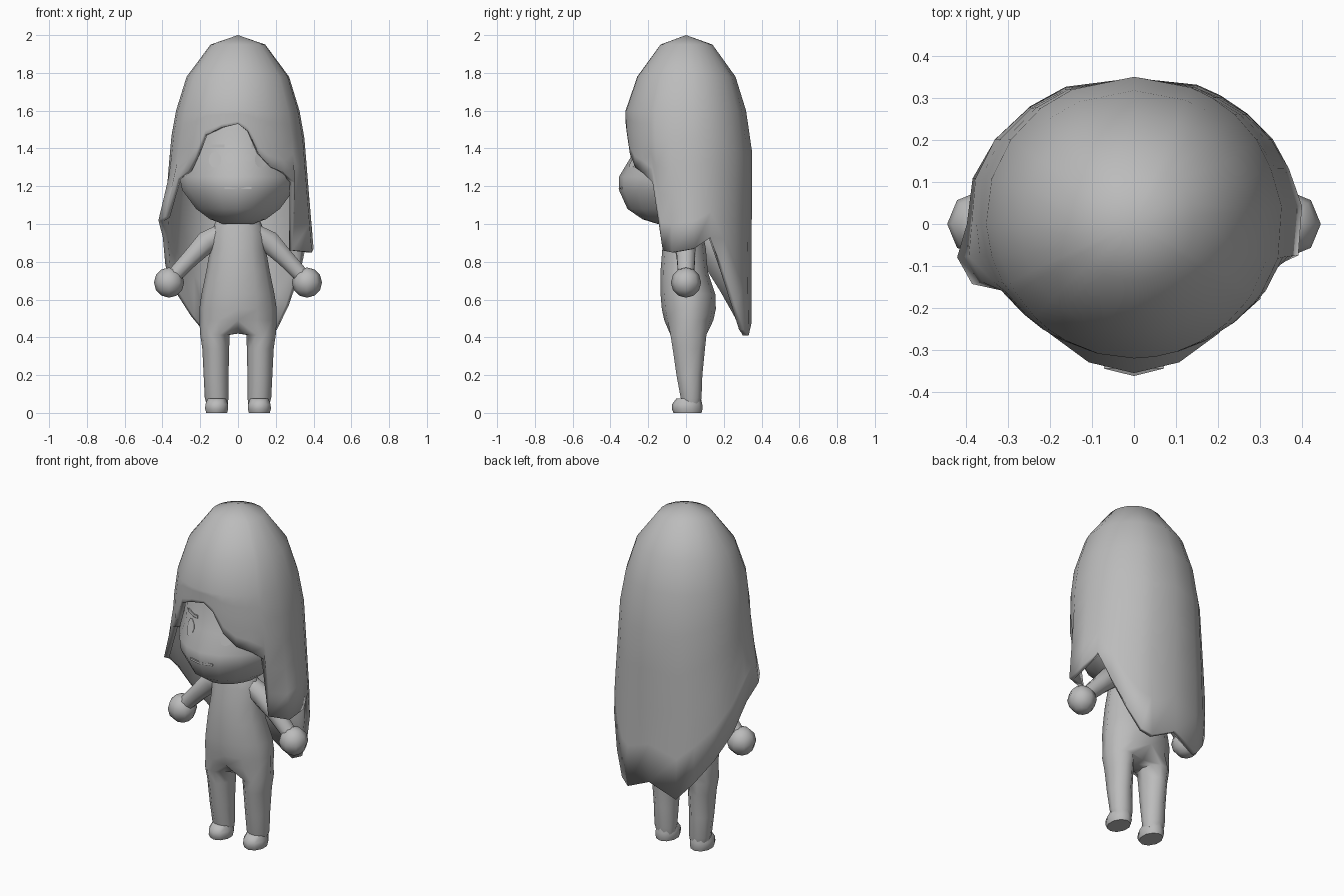
import bpy, bmesh, math
from mathutils import Vector
from mathutils.bvhtree import BVHTree

if "Cube" in bpy.data.objects:
    bpy.data.objects.remove(bpy.data.objects["Cube"])

grey = bpy.data.materials.new("plain_grey")
grey.diffuse_color = (0.5, 0.5, 0.5, 1)
grey.use_nodes = True
grey.node_tree.nodes["Principled BSDF"].inputs["Base Color"].default_value = grey.diffuse_color


def finish(name, bm, smooth=True, angle=60):
    me = bpy.data.meshes.new(name)
    bm.to_mesh(me)
    bm.free()
    ob = bpy.data.objects.new(name, me)
    bpy.context.collection.objects.link(ob)
    me.materials.append(grey)
    if smooth:
        bpy.ops.object.select_all(action='DESELECT')
        ob.select_set(True)
        bpy.context.view_layer.objects.active = ob
        bpy.ops.object.shade_smooth_by_angle(angle=math.radians(angle))
    return ob


def ring(bm, spec, n, tilt=0.0, point=1.0, start=0.0, s=1):
    """Elliptical loop (x, y, z, rx, ry); point > 1 narrows the front."""
    x, y, z, rx, ry = spec
    loop = []
    for i in range(n):
        a = start + 2 * math.pi * i / n
        u, v = rx * math.cos(a), math.sin(a)
        v = -abs(v) ** point if v < 0 else v
        loop.append(bm.verts.new((s * (x + u * math.cos(tilt)), y + ry * v,
                                  z + u * math.sin(tilt))))
    return loop


def bridge(bm, lo, hi):
    n = len(lo)
    for i in range(n):
        j = (i + 1) % n
        bm.faces.new((lo[i], lo[j], hi[j], hi[i]))


def loft(name, rings, n, tilt=0.0, point=1.0):
    bm = bmesh.new()
    loops = [ring(bm, r, n, tilt, point, math.pi / n) for r in rings]
    for lo, hi in zip(loops, loops[1:]):
        bridge(bm, lo, hi)
    bm.faces.new(loops[0][::-1])
    bm.faces.new(loops[-1])
    bmesh.ops.recalc_face_normals(bm, faces=bm.faces)
    return finish(name, bm)


def lerp_table(table, z):
    for a, b in zip(table, table[1:]):
        if a[0] >= z >= b[0]:
            t = (a[0] - z) / (a[0] - b[0])
            return [p + (q - p) * t for p, q in zip(a[1:], b[1:])]
    return table[-1][1:]


# head with a wide jaw and a narrowing face
head = loft("head", [
    (0, -.08, 1.00, .08, .07), (0, -.08, 1.025, .15, .15), (0, -.06, 1.08, .225, .25),
    (0, -.05, 1.18, .30, .305), (0, -.05, 1.25, .315, .305), (0, -.04, 1.35, .295, .255),
    (0, -.02, 1.50, .29, .255), (0, 0, 1.70, .23, .22), (0, 0, 1.85, .13, .13),
    (0, 0, 1.91, .04, .04)], 18, point=1.4)

# body: torso rings split into two legs at the crotch
bm = bmesh.new()
torso = [ring(bm, r, 12, start=-math.pi / 2) for r in (
    (0, .015, .49, .205, .13), (0, .015, .55, .205, .143), (0, .01, .63, .193, .145),
    (0, -.01, .75, .168, .125), (0, -.01, .87, .147, .115), (0, -.01, .95, .145, .10),
    (0, -.02, 1.01, .12, .08), (0, -.02, 1.06, .08, .07))]
for lo, hi in zip(torso, torso[1:]):
    bridge(bm, lo, hi)
bm.faces.new(torso[-1])
crotch = [bm.verts.new((0, y, .42)) for y in (.075, .015, -.045)]
low = torso[0]
for s in (1, -1):
    half = [low[(s * i) % 12] for i in range(7)]
    upper = half + crotch
    for spec in ((.122, .013, .413, .078, .10), (.118, .015, .34, .071, .09),
                 (.116, .018, .2, .066, .072), (.113, .027, .08, .063, .058),
                 (.11, .027, .04, .055, .05)):
        loop = ring(bm, spec, 10, start=math.radians(-108), s=s)
        bridge(bm, loop, upper)
        upper = loop
    bm.faces.new(upper)
bmesh.ops.recalc_face_normals(bm, faces=bm.faces)
finish("body_and_legs", bm)

for side, s in (("left", -1), ("right", 1)):
    loft(side + "_foot", [
        (s * .113, .008, 0, .058, .074), (s * .113, .006, .02, .064, .081),
        (s * .113, .006, .045, .063, .08), (s * .113, .014, .075, .05, .066)], 10)
    # arm and round hand
    loft(side + "_arm", [
        (s * .06, -.01, .97, .05, .06), (s * .16, -.005, .91, .064, .062),
        (s * .25, 0, .82, .05, .052), (s * .34, 0, .725, .043, .045)], 8, s * math.radians(45))
    bm = bmesh.new()
    bmesh.ops.create_uvsphere(bm, u_segments=8, v_segments=6, radius=.08)
    bmesh.ops.translate(bm, verts=bm.verts, vec=(s * .365, 0, .69))
    finish(side + "_hand", bm)

# hair: one column per (angle from front, lower edge height)
edge = [(0, 1.53), (9, 1.49), (18, 1.37), (29, 1.30), (42, 1.27), (54, 1.22), (59, .86),
        (75, .85), (97, .87), (112, .93), (125, .75), (138, .57), (149, .44), (158, .41),
        (180, .48), (204, .41), (218, .51), (235, .64), (252, .78),
        (270, .93), (284, 1.02), (296, 1.04), (301, 1.24), (314, 1.28), (322, 1.36),
        (330, 1.47), (345, 1.51)]
# height, side radius, front radius, back radius
profile = [(2.0, 0, 0, 0), (1.95, .145, .135, .14), (1.78, .272, .258, .262),
           (1.6, .328, .32, .318), (1.45, .355, .318, .35), (1.2, .375, .30, .352),
           (.85, .405, .29, .35), (.4, .40, .29, .358)]
bm = bmesh.new()
apex = bm.verts.new((0, 0, 2.0))
columns = []
for deg, low in edge:
    a = math.radians(deg)
    col = []
    for z in [1.95, 1.78, 1.6] + [1.6 + (low - 1.6) * k / 5 for k in range(1, 6)]:
        rx, front, back = lerp_table(profile, z)
        ry = front if math.cos(a) > 0 else back
        drop = max(0, 1.3 - z)
        flare = 1.0
        if 280 < deg < 300:      # left lock swings out
            flare += .4 * drop
        elif deg == 59:          # right lock curls in
            flare -= .4 * drop
        elif deg == 180:         # shallow groove down the back
            flare -= .03 * drop
        col.append(bm.verts.new((rx * flare * math.sin(a), -ry * flare * math.cos(a), z)))
    columns.append(col)
for i, c in enumerate(columns):
    d = columns[(i + 1) % len(columns)]
    bm.faces.new((c[0], d[0], apex))
    for k in range(len(c) - 1):
        bm.faces.new((c[k + 1], d[k + 1], d[k], c[k]))
hair = finish("hair", bm)
shell = hair.modifiers.new("thickness", 'SOLIDIFY')
shell.thickness = .028
shell.offset = -1

# face details laid on the head surface
tree = BVHTree.FromPolygons([v.co for v in head.data.vertices],
                            [p.vertices for p in head.data.polygons])


def face_plate(name, outline, lift):
    bm = bmesh.new()
    rows = []
    for out in (lift, -.002):
        row = []
        for x, z in outline:
            hit = tree.ray_cast(Vector((x, -2, z)), Vector((0, 1, 0)))[0]
            row.append(bm.verts.new((x, hit.y - out, z)))
        rows.append(row)
    bm.faces.new(rows[0])
    bm.faces.new(rows[1][::-1])
    bridge(bm, rows[1], rows[0])
    bmesh.ops.recalc_face_normals(bm, faces=bm.faces)
    finish(name, bm, smooth=False)


def bar(x0, x1, z, h):
    xs = [x0 + (x1 - x0) * k / 4 for k in range(5)]
    return [(x, z - h) for x in xs] + [(x, z + h) for x in reversed(xs)]


face_plate("mouth", bar(-.072, .072, 1.19, .006), .007)
for side, s in (("left", -1), ("right", 1)):
    face_plate(side + "_brow", bar(s * .12 - .048, s * .12 + .048, 1.412, .008), .007)
    face_plate(side + "_eye", [(s * .122 + .033 * math.cos(math.tau * k / 12),
                                1.34 + .042 * math.sin(math.tau * k / 12))
                               for k in range(12)], .004)
